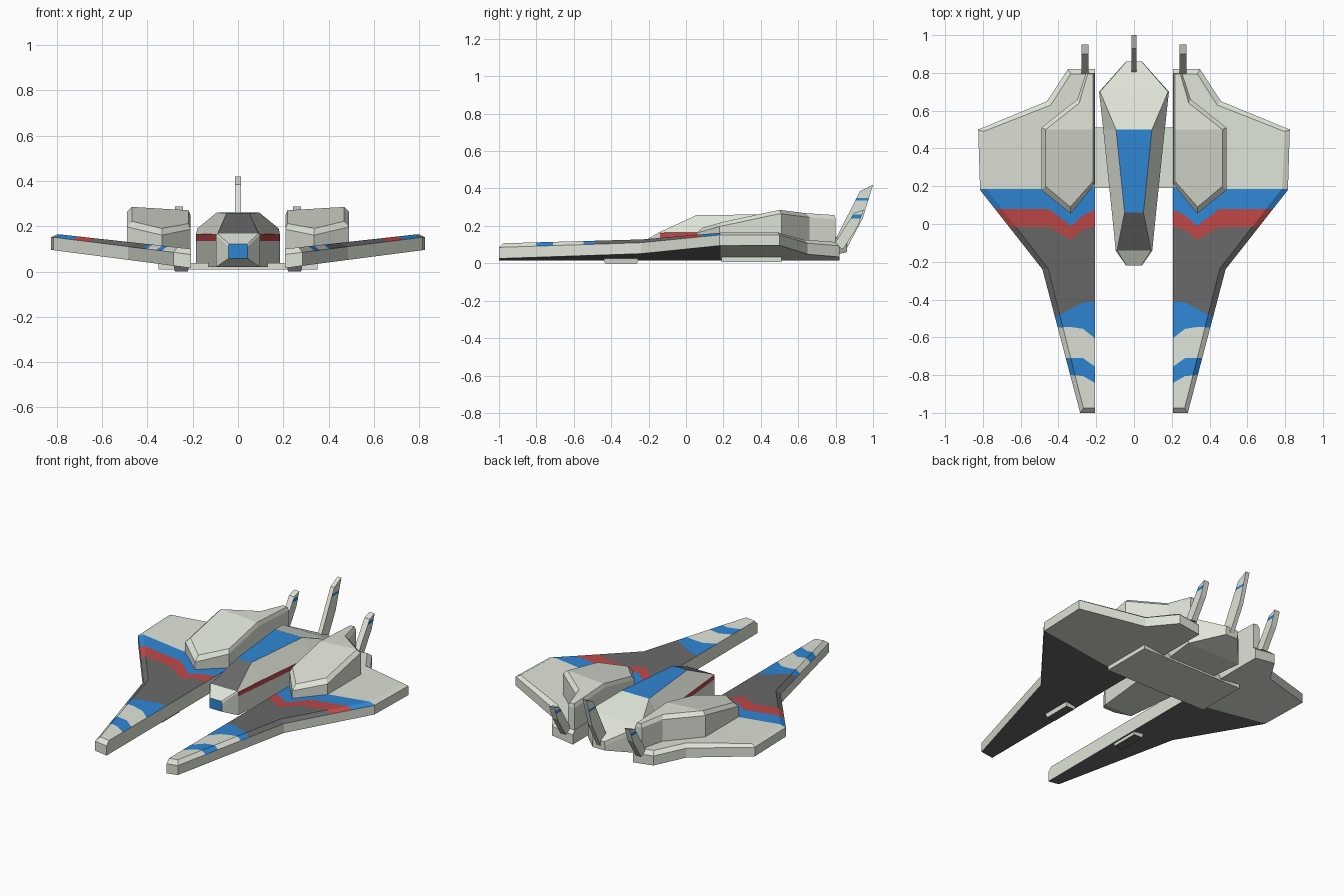
import bpy, bmesh

if "Cube" in bpy.data.objects:
    bpy.data.objects.remove(bpy.data.objects["Cube"])

def material(name, r, g, b):
    m = bpy.data.materials.new(name)
    m.diffuse_color = (r, g, b, 1)
    m.use_nodes = True
    m.node_tree.nodes["Principled BSDF"].inputs["Base Color"].default_value = m.diffuse_color
    return m

MATS = [material("light_grey", .73, .77, .68), material("dark_grey", .14, .14, .14),
        material("blue", .028, .24, .66), material("red", .52, .065, .065)]
GREY, DARK, BLUE, RED = range(4)

def finish(name, bm, mirror=False, rule=None):
    bmesh.ops.recalc_face_normals(bm, faces=bm.faces)
    bm.normal_update()
    if rule:
        for f in bm.faces:
            f.material_index = rule(f.calc_center_median(), f.normal)
    me = bpy.data.meshes.new(name)
    bm.to_mesh(me)
    bm.free()
    for m in MATS:
        me.materials.append(m)
    ob = bpy.data.objects.new(name, me)
    bpy.context.collection.objects.link(ob)
    if mirror:
        ob.modifiers.new("mirror", 'MIRROR').use_mirror_merge = False
    return ob

def loft(rings):
    """Closed solid through rings of equal point count."""
    bm = bmesh.new()
    vs = [[bm.verts.new(p) for p in r] for r in rings]
    n = len(vs[0])
    for a, b in zip(vs, vs[1:]):
        for i in range(n):
            bm.faces.new((a[i], a[(i + 1) % n], b[(i + 1) % n], b[i]))
    bm.faces.new(vs[0][::-1])
    bm.faces.new(vs[-1])
    return bm

def cut(bm, co, no):
    bmesh.ops.bisect_plane(bm, geom=bm.verts[:] + bm.edges[:] + bm.faces[:], dist=1e-5,
                           plane_co=co, plane_no=no)

def shape_z(bm, levels):
    """Turn levels 0..2 into heights given by three functions of x, y."""
    for v in bm.verts:
        x, y, l = v.co
        k = min(int(l + 1e-6), 1)
        a, b = levels[k](x, y), levels[k + 1](x, y)
        v.co.z = a + (b - a) * (l - k)

def slab(outline, inset):
    return loft([[(x, y, 0) for x, y in outline], [(x, y, 1) for x, y in outline],
                 [(x, y, 2) for x, y in inset]])

# Wings: bevelled slabs, tilted up outward, with stripe borders cut in
wing = slab([(.207, -1), (.285, -1), (.485, -.24), (.815, .18), (.825, .5), (.46, .65), (.35, .82), (.207, .82)],
            [(.207, -.975), (.268, -.975), (.455, -.235), (.785, .19), (.797, .49), (.44, .63), (.335, .795), (.207, .795)])
KNOTS = [.2, .27, .335, .45, .83]
BORDERS = [[.2, .185, .185, .185, .185], [.08, .045, -.01, .08, .08],
           [-.01, -.03, -.085, -.015, -.015], [-.41, -.415, -.45, -.51, -.51],
           [-.61, -.555, -.545, -.55, -.55], [-.76, -.71, -.71, -.71, -.71],
           [-.845, -.805, -.8, -.8, -.8]]
BANDS = [GREY, BLUE, RED, DARK, BLUE, GREY, BLUE, GREY]

def border(b, x):
    for i in range(4):
        if x <= KNOTS[i + 1] or i == 3:
            t = (x - KNOTS[i]) / (KNOTS[i + 1] - KNOTS[i])
            return b[i] + (b[i + 1] - b[i]) * t

for k in KNOTS[1:4]:
    cut(wing, (k, 0, 0), (1, 0, 0))
for b in BORDERS:
    for v in wing.verts:
        v.co.y -= border(b, v.co.x)
    cut(wing, (0, 0, 0), (0, 1, 0))
    for v in wing.verts:
        v.co.y += border(b, v.co.x)
shape_z(wing, [lambda x, y: .015 + .13 * (x - .205), lambda x, y: .075 + .125 * (x - .205),
               lambda x, y: .1 + .11 * (x - .205)])

def wing_colour(c, n):
    if n.z > .3:
        return BANDS[sum(c.y < border(b, c.x) for b in BORDERS)]
    return DARK if n.z < -.5 and c.y < .18 else GREY

finish("wing", wing, True, wing_colour)

# Engine housings on the wings
def housing_top(x, y):
    return (.192 + (y - .09) * .212 if y < .5 else .279 - (y - .5) * .05) + .06 * (x - .36)

housing = slab([(.209, .21), (.335, .055), (.49, .18), (.49, .51), (.3, .66), (.255, .8), (.209, .8)],
               [(.218, .225), (.337, .09), (.468, .2), (.468, .5), (.29, .64), (.245, .795), (.218, .795)])
cut(housing, (0, .5, 0), (0, 1, 0))
shape_z(housing, [lambda x, y: .06 + .1 * (x - .2), lambda x, y: housing_top(x, y) - .022, housing_top])
finish("engine_housing", housing, True)

# Fuselage: y, half width, bottom, strip low, strip high, roof half width, roof height
STATIONS = [(-.22, .042, .058, .1, .11, .04, .122), (-.14, .097, .02, .136, .163, .09, .167),
            (.06, .117, .02, .136, .165, .05, .259), (.5, .163, .02, .136, .165, .095, .26),
            (.7, .185, .02, .136, .165, .18, .19), (.86, .042, .06, .08, .09, .04, .115)]
rings = []
for y, w, z0, z1, z2, tw, tz in STATIONS:
    half = [(w, z0), (w, z1), (w, z2), (tw, tz)]
    rings.append([(x, y, z) for x, z in half] + [(-x, y, z) for x, z in half[::-1]])

def fuselage_colour(c, n):
    if abs(c.x) < .01 and n.z > .3 and -.14 < c.y < .5:
        return DARK if c.y < .06 else BLUE
    if n.y < -.95:
        return BLUE
    if abs(n.x) > .9 and .145 < c.z < .16 and -.14 < c.y < .7:
        return RED
    return GREY

finish("fuselage", loft(rings), rule=fuselage_colour)

# Tail fins with a thin blue band on their sides
def fin(name, x, w, profile, band, mirror):
    bm = loft([[(x + s * w, y, z) for y, z in profile] for s in (-1, 1)])
    for z in band:
        cut(bm, (0, 0, z), (0, 0, 1))
    finish(name, bm, mirror, lambda c, n: BLUE if band[0] < c.z < band[1] and abs(n.x) > .9 else GREY)

fin("centre_fin", 0, .013, [(.79, .11), (.93, .385), (1, .42), (.945, .24), (.86, .08)], (.335, .35), False)
fin("side_fin", .26, .018, [(.79, .1), (.9, .27), (.95, .287), (.92, .2), (.84, .075)], (.24, .26), True)

# Belly plate joining the wings, and pods under the wing fronts
def block(name, x0, x1, y0, y1, z0, z1, taper, mirror, rule):
    def ring(z, t):
        return [(x0 + t, y0 + t, z), (x1 - t, y0 + t, z), (x1 - t, y1 - t, z), (x0 + t, y1 - t, z)]
    finish(name, loft([ring(z0, taper), ring(z1, 0)]), mirror, rule)

block("belly_plate", -.35, .35, .19, .51, .008, .038, 0, False, lambda c, n: GREY)
block("wing_pod", .215, .285, -.44, -.255, 0, .03, .006, True, lambda c, n: GREY if abs(n.x) > .5 or n.y > .5 else DARK)
